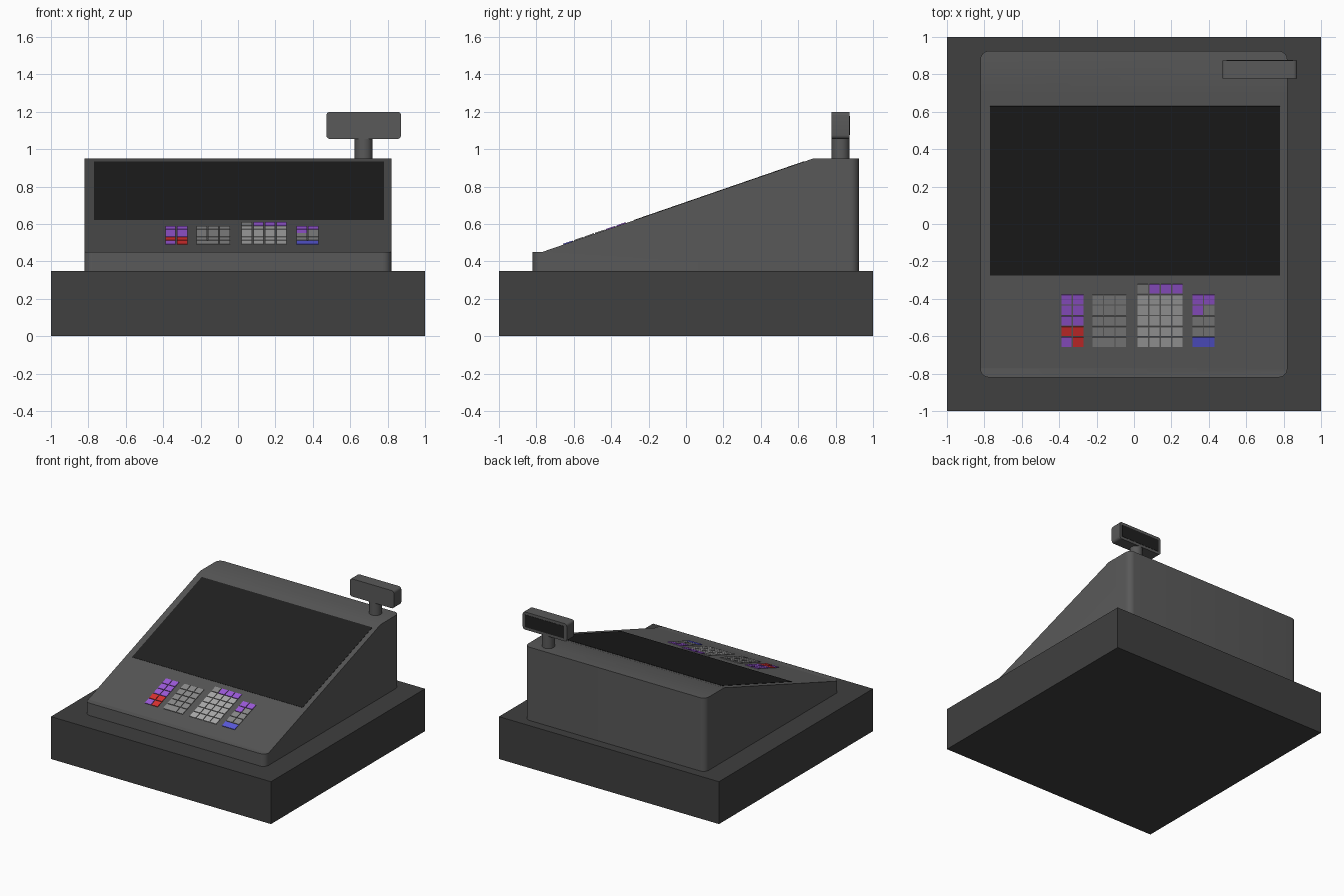
import bpy, bmesh
from math import atan2
from mathutils import Vector, Matrix

if "Cube" in bpy.data.objects:
    bpy.data.objects.remove(bpy.data.objects["Cube"])

# Slope of the console's sloping face in the y-z plane
Y0, Z0, Y1, Z1 = -0.77, 0.45, 0.68, 0.95
SLOPE = (Z1 - Z0) / (Y1 - Y0)
TILT = Matrix.Rotation(atan2(Z1 - Z0, Y1 - Y0), 4, 'X')


def material(name, r, g, b):
    m = bpy.data.materials.new(name)
    m.diffuse_color = (r, g, b, 1)
    m.use_nodes = True
    m.node_tree.nodes["Principled BSDF"].inputs["Base Color"].default_value = m.diffuse_color
    return m


CASE = material("case_grey", 0.10, 0.10, 0.10)
DRAWER = material("drawer_grey", 0.05, 0.05, 0.05)
GLASS = material("screen_black", 0.014, 0.014, 0.014)
KEYS = {
    "G": material("key_grey", 0.25, 0.25, 0.25),
    "L": material("key_light_grey", 0.40, 0.40, 0.40),
    "P": material("key_purple", 0.33, 0.10, 0.70),
    "R": material("key_red", 0.70, 0.03, 0.03),
    "B": material("key_blue", 0.10, 0.10, 0.70),
}


def finish(name, bm, mat, smooth=False):
    bmesh.ops.recalc_face_normals(bm, faces=bm.faces)
    me = bpy.data.meshes.new(name)
    bm.to_mesh(me)
    bm.free()
    me.materials.append(mat)
    ob = bpy.data.objects.new(name, me)
    bpy.context.collection.objects.link(ob)
    if smooth:
        bpy.ops.object.select_all(action='DESELECT')
        bpy.context.view_layer.objects.active = ob
        ob.select_set(True)
        bpy.ops.object.shade_smooth_by_angle()
    return ob


def round_edges(bm, axis, width, segments, test=lambda e: True):
    edges = []
    for e in bm.edges:
        d = (e.verts[0].co - e.verts[1].co).normalized()
        if abs(d[axis]) > 0.999 and test(e):
            edges.append(e)
    bmesh.ops.bevel(bm, geom=edges, offset=width, segments=segments,
                    profile=0.5, affect='EDGES')


def box(name, lo, hi, mat, bevel_axis=None, width=0.02):
    lo, hi = Vector(lo), Vector(hi)
    bm = bmesh.new()
    bmesh.ops.create_cube(bm, size=1, matrix=Matrix.Translation((lo + hi) / 2)
                          @ Matrix.Diagonal((*(hi - lo), 1)))
    if bevel_axis is not None:
        round_edges(bm, bevel_axis, width, 5)
    return finish(name, bm, mat, bevel_axis is not None)


def slope_slab(name, x0, x1, y0, y1, height, mat):
    # Thin slab lying on the sloping face; y0, y1 are measured from above
    yc = (y0 + y1) / 2
    length = (y1 - y0) * (1 + SLOPE ** 2) ** 0.5
    centre = Vector(((x0 + x1) / 2, yc, Z0 + (yc - Y0) * SLOPE))
    bm = bmesh.new()
    bmesh.ops.create_cube(bm, size=1, matrix=Matrix.Translation(centre) @ TILT
                          @ Matrix.Diagonal((x1 - x0, length, 2 * height, 1)))
    return finish(name, bm, mat)


# Cash drawer base
box("cash_drawer", (-1, -1, 0), (1, 1, 0.348), DRAWER)

# Wedge-shaped console: side profile extruded in x, upright corners rounded
bm = bmesh.new()
profile = [(-0.82, 0.348), (0.925, 0.348), (0.925, Z1), (Y1, Z1), (Y0, Z0), (-0.82, Z0)]
face = bm.faces.new([bm.verts.new((-0.822, y, z)) for y, z in profile])
ext = bmesh.ops.extrude_face_region(bm, geom=[face])
bmesh.ops.translate(bm, vec=(1.642, 0, 0),
                    verts=[g for g in ext["geom"] if isinstance(g, bmesh.types.BMVert)])
round_edges(bm, 2, 0.047, 6)
finish("console", bm, CASE, True)

# Main screen
slope_slab("main_screen", -0.77, 0.78, -0.275, 0.63, 0.002, GLASS)

# Key groups: name, left x, top y, rows of colours ("<" widens the key before it)
PITCH_X, PITCH_Y, KEY_X, KEY_Y = 0.0618, 0.0568, 0.055, 0.050
groups = [
    ("function_key", -0.388, -0.378, ["PP", "PP", "PP", "RR", "PR"]),
    ("department_key", -0.222, -0.378, ["GGG", "GGG", "GGG", "GGG", "G<G"]),
    ("number_key", 0.020, -0.321, ["GPPP", "LLLL", "LLLL", "LLLL", "LLLL", "LLLL"]),
    ("payment_key", 0.313, -0.378, ["PP", "PG", "GG", "GG", "B<"]),
]
for name, left, top, rows in groups:
    for r, row in enumerate(rows):
        for c, colour in enumerate(row):
            if colour == "<":
                continue
            wide = PITCH_X if row[c + 1:c + 2] == "<" else 0
            x, y = left + c * PITCH_X, top - r * PITCH_Y
            slope_slab(f"{name}_{r}_{c}", x, x + KEY_X + wide, y - KEY_Y, y, 0.005, KEYS[colour])

# Customer display: post, rounded head and rear-facing screen
bm = bmesh.new()
bmesh.ops.create_cone(bm, cap_ends=True, segments=32, radius1=0.048, radius2=0.048,
                      depth=0.12, matrix=Matrix.Translation((0.672, 0.826, 1.0)))
finish("display_post", bm, CASE, True)
box("display_head", (0.472, 0.778, 1.055), (0.872, 0.874, 1.20), CASE, 1, 0.02)
box("display_screen", (0.495, 0.86, 1.077), (0.849, 0.876, 1.178), GLASS)
